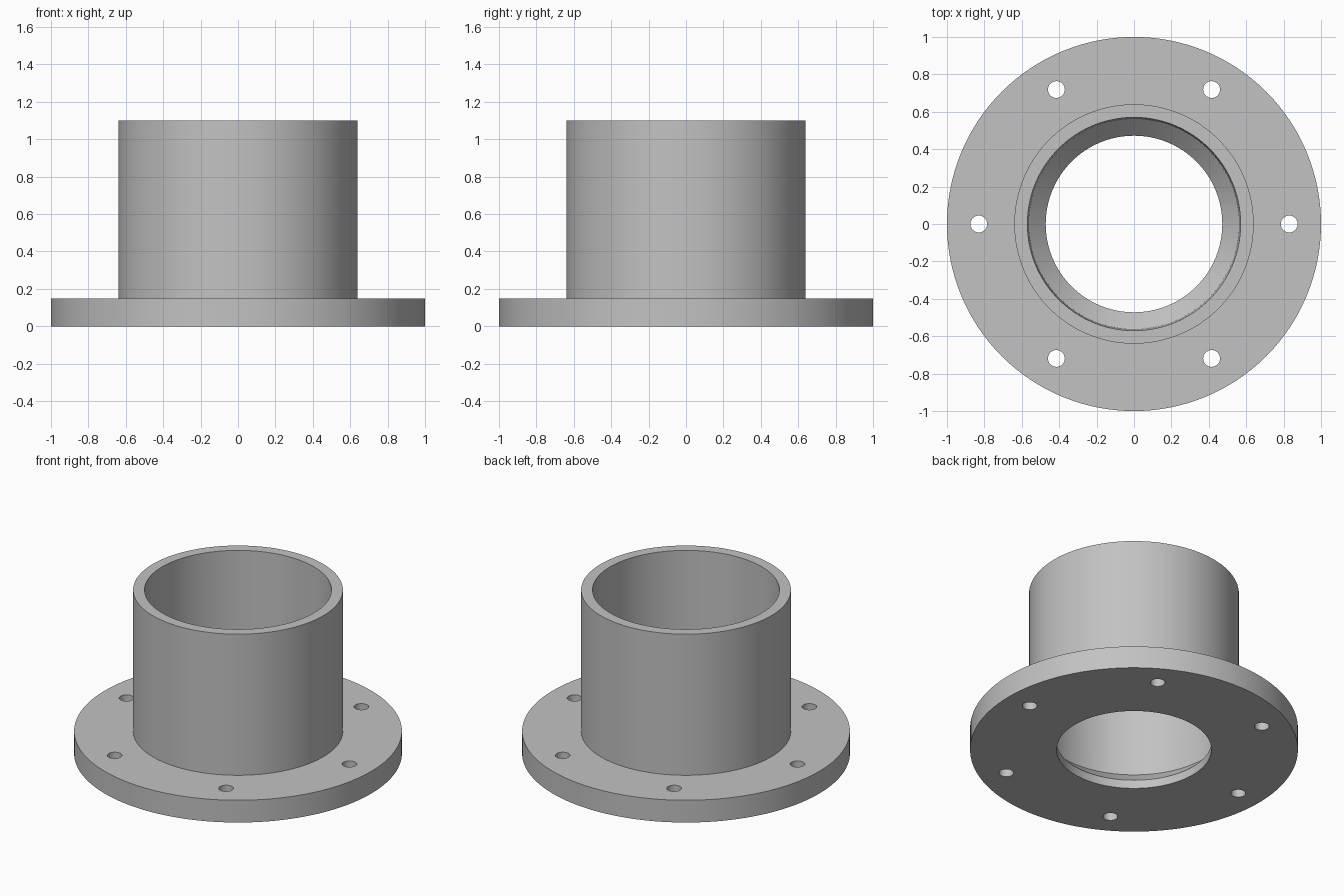
import bpy
import bmesh
from math import cos, sin, tau, radians

SEGMENTS = 128
HOLE_COUNT = 6
HOLE_CIRCLE = 0.83
HOLE_RADIUS = 0.045

cube = bpy.data.objects.get("Cube")
if cube:
    bpy.data.objects.remove(cube, do_unlink=True)

# Plain grey metal
grey = bpy.data.materials.new("grey metal")
grey.use_nodes = True
colour = (0.54, 0.54, 0.54, 1)
grey.diffuse_color = colour
grey.node_tree.nodes["Principled BSDF"].inputs["Base Color"].default_value = colour


def lathe(name, profile):
    """Spin a closed (radius, height) profile around z."""
    bm = bmesh.new()
    rings = []
    for i in range(SEGMENTS):
        a = tau * i / SEGMENTS
        rings.append([bm.verts.new((r * cos(a), r * sin(a), z)) for r, z in profile])
    count = len(profile)
    for i in range(SEGMENTS):
        here, after = rings[i], rings[(i + 1) % SEGMENTS]
        for j in range(count):
            k = (j + 1) % count
            bm.faces.new((here[j], after[j], after[k], here[k]))
    bmesh.ops.recalc_face_normals(bm, faces=bm.faces)
    mesh = bpy.data.meshes.new(name)
    bm.to_mesh(mesh)
    bm.free()
    mesh.materials.append(grey)
    obj = bpy.data.objects.new(name, mesh)
    bpy.context.collection.objects.link(obj)
    return obj


# Flange and collar, with a conical seat at the foot of the bore
body = lathe("flanged_collar", [
    (1.0, 0.0), (1.0, 0.15),       # flange rim
    (0.64, 0.15), (0.64, 1.1),     # collar outside
    (0.57, 1.1), (0.562, 0.147),   # bore
    (0.472, 0.057), (0.472, 0.0),  # seat and lip
])

# Bolt holes, drilled around the flange
for i in range(HOLE_COUNT):
    a = tau * i / HOLE_COUNT
    bpy.ops.mesh.primitive_cylinder_add(
        vertices=32, radius=HOLE_RADIUS, depth=0.5,
        location=(HOLE_CIRCLE * cos(a), HOLE_CIRCLE * sin(a), 0.07))
    drill = bpy.context.object
    drill.name = "bolt_hole_cutter"
    drill.hide_render = True
    drill.data.materials.append(grey)
    cut = body.modifiers.new("bolt hole", 'BOOLEAN')
    cut.operation = 'DIFFERENCE'
    cut.solver = 'EXACT'
    cut.object = drill
    bpy.ops.object.select_all(action='DESELECT')
    body.select_set(True)
    bpy.context.view_layer.objects.active = body
    bpy.ops.object.modifier_apply(modifier=cut.name)
    bpy.data.objects.remove(drill, do_unlink=True)

# Smooth round walls, crisp rims
bpy.ops.object.shade_smooth_by_angle(angle=radians(30))
